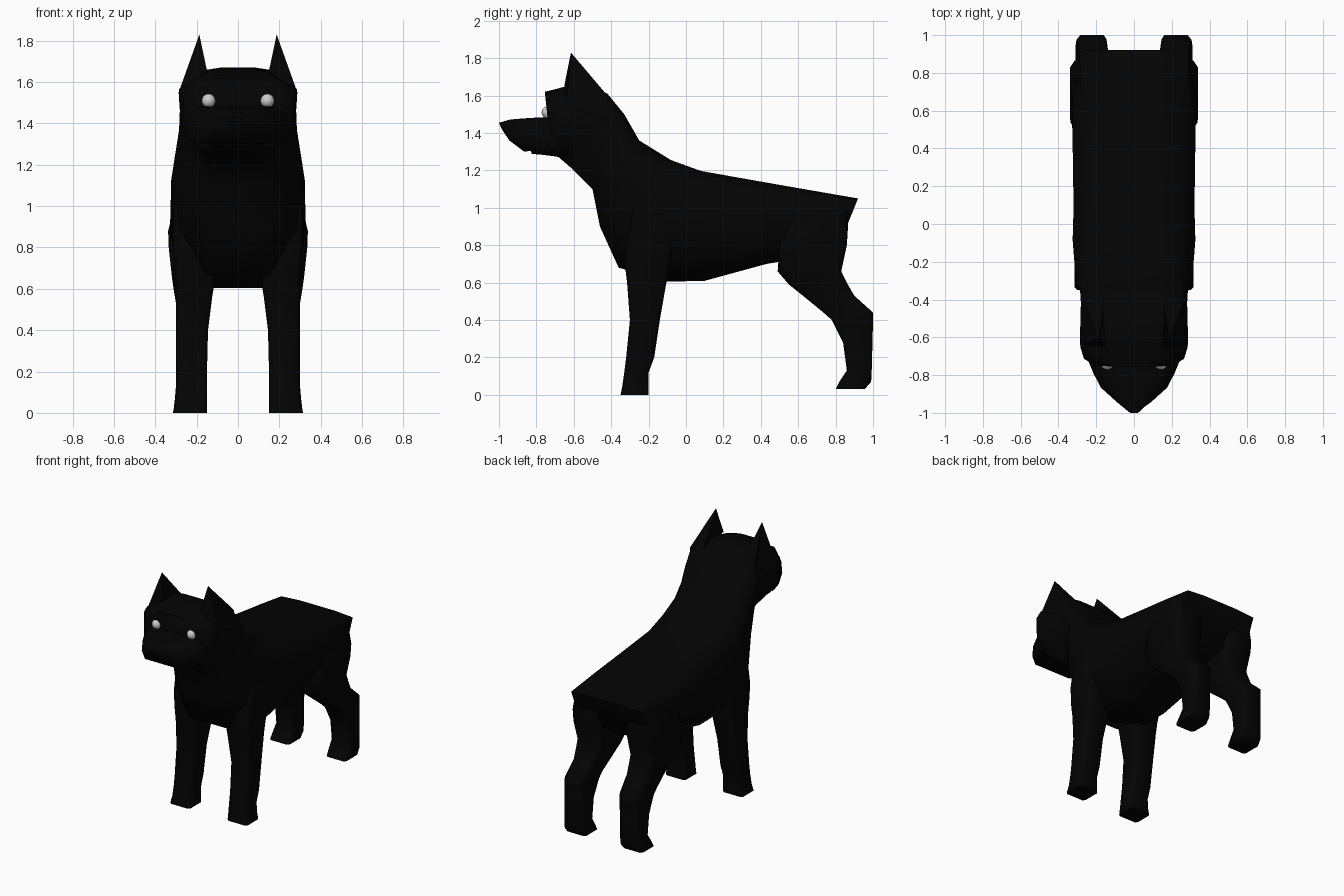
import bpy, bmesh, math
from mathutils import Vector

black = bpy.data.materials.new("black_coat")
black.diffuse_color = (0.001, 0.001, 0.001, 1)


def finish(name, bm, mirror=False):
    bmesh.ops.recalc_face_normals(bm, faces=bm.faces[:])
    mesh = bpy.data.meshes.new(name)
    bm.to_mesh(mesh)
    bm.free()
    mesh.materials.append(black)
    ob = bpy.data.objects.new(name, mesh)
    bpy.context.collection.objects.link(ob)
    if mirror:
        ob.modifiers.new("mirror", 'MIRROR')
    bpy.ops.object.select_all(action='DESELECT')
    ob.select_set(True)
    bpy.context.view_layer.objects.active = ob
    bpy.ops.object.shade_smooth_by_angle(angle=math.radians(60))
    return ob


def loft(name, rings, mirror=False):
    bm = bmesh.new()
    loops = [[bm.verts.new(p) for p in r] for r in rings]
    n = len(rings[0])
    for a, b in zip(loops, loops[1:]):
        for i in range(n):
            j = (i + 1) % n
            bm.faces.new((a[i], a[j], b[j], b[i]))
    bm.faces.new(loops[0])
    bm.faces.new(loops[-1])
    return finish(name, bm, mirror)


def slab(ty, tz, by, bz, wt, w1, w2, wb):
    # cross-section hung between a top-line point and an underside point
    top, bot = Vector((0, ty, tz)), Vector((0, by, bz))
    half = [(wt * .5, 0), (wt, .03), (w1, .22), (w2, .68), (wb, 1)]
    pts = half + [(-x, t) for x, t in reversed(half)]
    return [top.lerp(bot, t) + Vector((x, 0, 0)) for x, t in pts]


def leg_ring(z, y0, y1, x0, x1):
    # rectangle with slightly chamfered corners
    c, d = (x1 - x0) * .1, (y1 - y0) * .1
    return [(x0 + c, y0, z), (x1 - c, y0, z), (x1, y0 + d, z), (x1, y1 - d, z),
            (x1 - c, y1, z), (x0 + c, y1, z), (x0, y1 - d, z), (x0, y0 + d, z)]


# trunk, neck and skull
loft("body", [slab(*s) for s in [
    (.92, 1.05, .81, .78, .29, .29, .29, .20),
    (.66, 1.095, .62, .73, .28, .325, .33, .22),
    (.43, 1.135, .43, .70, .265, .325, .32, .20),
    (.08, 1.197, .10, .61, .245, .32, .315, .18),
    (-.08, 1.255, -.10, .605, .245, .325, .315, .17),
    (-.25, 1.36, -.36, .68, .235, .31, .28, .15),
    (-.33, 1.50, -.46, .90, .245, .285, .235, .14),
    (-.42, 1.61, -.50, 1.10, .255, .28, .20, .13),
    (-.53, 1.67, -.61, 1.21, .17, .25, .22, .14),
    (-.64, 1.65, -.68, 1.27, .16, .285, .275, .18),
    (-.715, 1.63, -.71, 1.28, .16, .265, .265, .19),
    (-.755, 1.62, -.72, 1.29, .14, .21, .21, .16)]])

# muzzle and lower jaw
loft("muzzle", [slab(*s) for s in [
    (-.68, 1.488, -.68, 1.31, .20, .25, .26, .23),
    (-.79, 1.483, -.79, 1.31, .16, .205, .215, .20),
    (-.87, 1.478, -.865, 1.30, .12, .165, .175, .15),
    (-.94, 1.472, -.945, 1.36, .07, .085, .09, .07),
    (-1.0, 1.455, -.985, 1.42, .02, .025, .025, .015)]])
loft("lower_jaw", [slab(*s) for s in [
    (-.66, 1.36, -.66, 1.27, .17, .17, .16, .13),
    (-.78, 1.36, -.78, 1.285, .14, .14, .13, .10),
    (-.84, 1.36, -.825, 1.288, .08, .08, .07, .05)]])

# legs
loft("front_leg", [leg_ring(*r) for r in [
    (0, -.35, -.20, .15, .315), (.05, -.34, -.20, .15, .305),
    (.12, -.33, -.20, .15, .30), (.20, -.32, -.17, .15, .30),
    (.40, -.30, -.14, .145, .30), (.60, -.315, -.105, .12, .30),
    (.68, -.325, -.09, .11, .303), (.80, -.32, -.07, .10, .315),
    (1.0, -.28, -.10, .12, .315)]], True)
loft("hind_leg", [leg_ring(*r) for r in [
    (.03, .80, .955, .15, .31), (.07, .82, .99, .15, .305),
    (.13, .86, .993, .15, .30), (.28, .84, .997, .15, .30),
    (.40, .78, 1.0, .145, .30), (.44, .735, 1.0, .145, .30),
    (.53, .625, .90, .13, .30), (.59, .55, .865, .12, .31),
    (.66, .49, .83, .11, .32), (.80, .50, .86, .10, .335),
    (.88, .52, .865, .10, .338), (1.03, .58, .87, .11, .30)]], True)

# pointed ears, their backs running down into the sides of the head
bm = bmesh.new()
base = [bm.verts.new(p) for p in [(.287, -.64, 1.55), (.15, -.65, 1.655),
                                  (.16, -.43, 1.61), (.26, -.42, 1.60),
                                  (.282, -.44, 1.47)]]
tip = bm.verts.new((.187, -.615, 1.83))
bm.faces.new(base)
for i in range(5):
    bm.faces.new((base[i], base[(i + 1) % 5], tip))
finish("ear", bm, True)

# eyes
for side, name in ((-1, "right_eye"), (1, "left_eye")):
    bpy.ops.mesh.primitive_uv_sphere_add(segments=16, ring_count=10, radius=.034,
                                         location=(side * .142, -.738, 1.51))
    bpy.context.object.name = name
    bpy.ops.object.shade_smooth()
